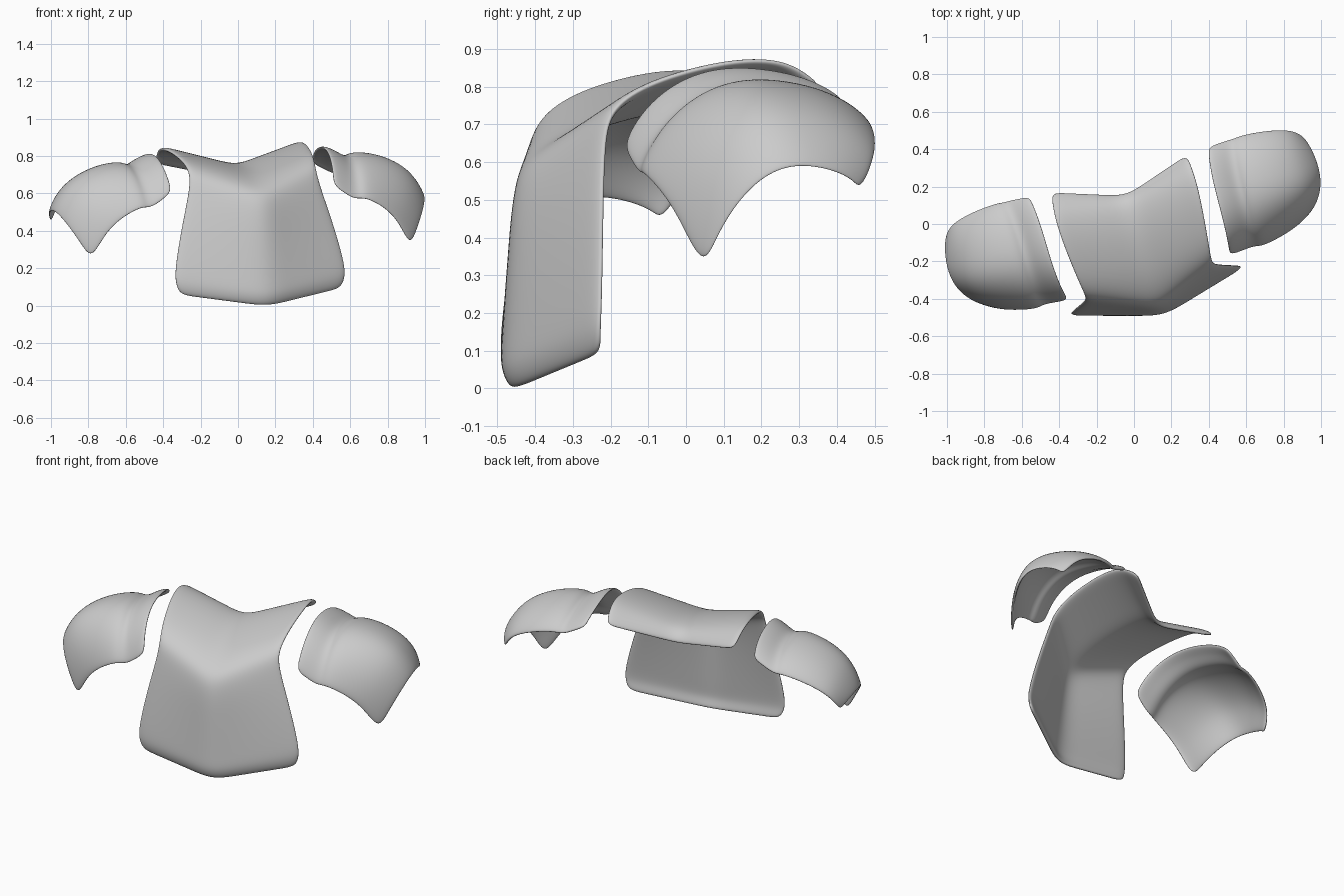
import bpy
from math import sin, cos, radians
from mathutils import Vector

cube = bpy.data.objects.get("Cube")
if cube:
    bpy.data.objects.remove(cube, do_unlink=True)

steel = bpy.data.materials.new("plain_grey")
steel.use_nodes = True
grey = (0.6, 0.6, 0.6, 1)
steel.diffuse_color = grey
steel.node_tree.nodes["Principled BSDF"].inputs["Base Color"].default_value = grey


def plate(name, rows, thickness):
    """Turn rows of points into a mirrored, thick, smooth plate."""
    n = len(rows[0])
    verts = [p for row in rows for p in row]
    faces = [(i * n + j, i * n + j + 1, (i + 1) * n + j + 1, (i + 1) * n + j)
             for i in range(len(rows) - 1) for j in range(n - 1)]
    mesh = bpy.data.meshes.new(name)
    mesh.from_pydata(verts, [], faces)
    mesh.materials.append(steel)
    mesh.shade_smooth()
    ob = bpy.data.objects.new(name, mesh)
    bpy.context.collection.objects.link(ob)
    ob.modifiers.new("mirror", "MIRROR")
    solid = ob.modifiers.new("thickness", "SOLIDIFY")
    solid.thickness = thickness
    solid.offset = -1
    sub = ob.modifiers.new("smooth", "SUBSURF")
    sub.levels = sub.render_levels = 3
    # The whole suit is turned and leans slightly to one side
    ob.rotation_euler = (0, radians(-2.3), radians(15.5))
    ob.location = (0.025, 0.007, 0)
    return ob


# Breastplate: centre (y, z) and arm-side (x, y, z), from hem over the shoulder
breast = [
    ((-0.495, -0.01), (0.45, -0.375, 0.07)),
    ((-0.52, 0.045), (0.477, -0.385, 0.13)),
    ((-0.513, 0.12), (0.478, -0.38, 0.21)),
    ((-0.498, 0.35), (0.427, -0.36, 0.43)),
    ((-0.483, 0.55), (0.362, -0.335, 0.65)),
    ((-0.425, 0.625), (0.352, -0.31, 0.74)),
    ((-0.28, 0.70), (0.365, -0.2, 0.812)),
    ((-0.08, 0.75), (0.385, 0.0, 0.865)),
    ((0.06, 0.755), (0.39, 0.14, 0.87)),
    ((0.13, 0.735), (0.383, 0.22, 0.84)),
    ((0.165, 0.69), (0.375, 0.29, 0.785)),
]
rows = [[Vector((0, *c)).lerp(Vector(e), t) for t in (0, 0.3, 0.8, 1)]
        for c, e in breast]
plate("breastplate", rows, 0.025)

# Shoulder guards: front, top and back of each arch, from neck to arm
arches = [
    ((0.45, -0.305, 0.63), (0.475, 0, 0.84), (0.50, 0.295, 0.75)),
    ((0.51, -0.30, 0.585), (0.535, 0, 0.815), (0.56, 0.30, 0.72)),
    ((0.555, -0.295, 0.555), (0.58, 0, 0.785), (0.605, 0.303, 0.695)),
    ((0.59, -0.295, 0.55), (0.615, 0, 0.78), (0.64, 0.303, 0.685)),
    ((0.63, -0.305, 0.55), (0.65, 0, 0.802), (0.68, 0.31, 0.69)),
    ((0.73, -0.285, 0.50), (0.79, 0, 0.783), (0.81, 0.30, 0.66)),
    ((0.82, -0.255, 0.415), (0.955, 0, 0.70), (0.95, 0.268, 0.59)),
    ((0.89, -0.21, 0.27), (1.04, 0.02, 0.55), (0.995, 0.21, 0.485)),
]
SPAN = radians(70)


def arch_point(arch, k):
    """Point on a half-ellipse arch; k runs from -1 (front) to 1 (back)."""
    front, top, back = map(Vector, arch)
    end = front if k < 0 else back
    out = sin(abs(k) * SPAN) / sin(SPAN)
    up = (cos(k * SPAN) - cos(SPAN)) / (1 - cos(SPAN))
    p = end.lerp(top, up)
    p.y = top.y + (end.y - top.y) * out
    return p


rows = [[arch_point(a, k / 5) for a in arches] for k in range(-5, 6)]
plate("shoulder_guards", rows, 0.02)
